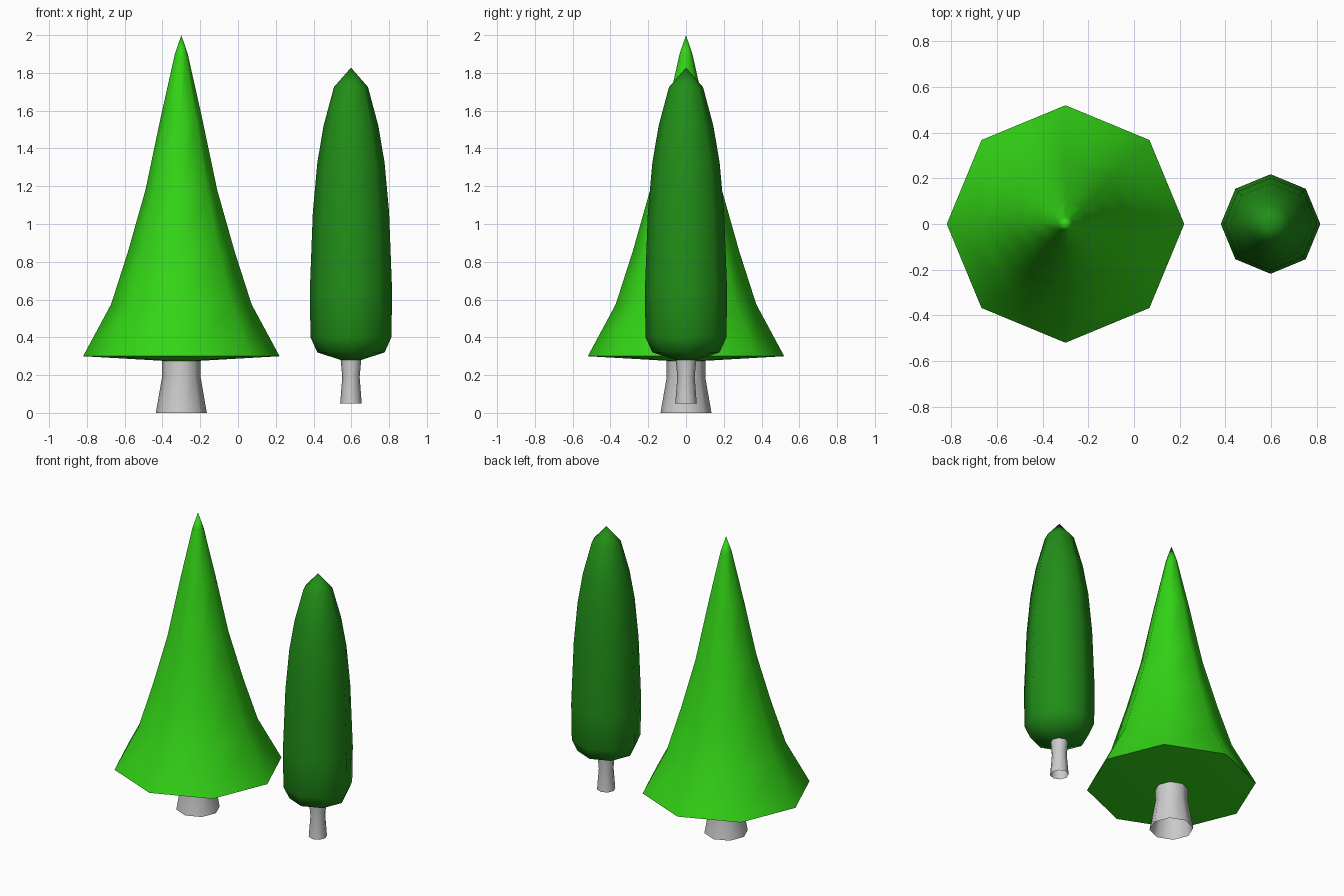
import bpy, bmesh
from math import cos, sin, pi, radians

if "Cube" in bpy.data.objects:
    bpy.data.objects.remove(bpy.data.objects["Cube"])

SIDES = 8


def material(name, color):
    m = bpy.data.materials.new(name)
    m.diffuse_color = color
    m.use_nodes = True
    m.node_tree.nodes["Principled BSDF"].inputs["Base Color"].default_value = m.diffuse_color
    return m


def lathe(name, x, profile, mat=None):
    """Turn a (radius, z) profile, listed bottom to top, into an eight-sided part at x."""
    bm = bmesh.new()
    rings = []
    for r, z in profile:
        if r == 0:
            rings.append([bm.verts.new((0, 0, z))] * SIDES)
        else:
            rings.append([bm.verts.new((r * cos(2 * pi * i / SIDES),
                                        r * sin(2 * pi * i / SIDES), z))
                          for i in range(SIDES)])
    for a, b in zip(rings, rings[1:]):
        for i in range(SIDES):
            j = (i + 1) % SIDES
            bm.faces.new(list(dict.fromkeys((a[i], a[j], b[j], b[i]))))
    mesh = bpy.data.meshes.new(name)
    bm.to_mesh(mesh)
    bm.free()
    obj = bpy.data.objects.new(name, mesh)
    obj.location.x = x
    bpy.context.collection.objects.link(obj)
    if mat:
        mesh.materials.append(mat)
    bpy.ops.object.select_all(action='DESELECT')
    obj.select_set(True)
    bpy.context.view_layer.objects.active = obj
    bpy.ops.object.shade_smooth_by_angle(angle=radians(60))
    return obj


light_green = material("light_green", (0.033, 0.66, 0.008, 1))
dark_green = material("dark_green", (0.015, 0.27, 0.009, 1))

# Wide conical tree: flared crown and open-bottomed trunk
lathe("cone_tree_crown", -0.3,
      [(0, 0.27), (0.52, 0.30), (0.372, 0.575), (0.282, 0.855), (0.19, 1.18),
       (0.108, 1.57), (0.034, 1.90), (0, 2.0)], light_green)
lathe("cone_tree_trunk", -0.3, [(0.135, 0), (0.102, 0.19), (0.102, 0.30)])

# Slim columnar tree: rounded crown and raised, waisted trunk
lathe("slim_tree_crown", 0.598,
      [(0, 0.275), (0.05, 0.279), (0.178, 0.32), (0.214, 0.40), (0.218, 0.64),
       (0.202, 1.06), (0.178, 1.325), (0.145, 1.52), (0.09, 1.725), (0, 1.828)],
      dark_green)
lathe("slim_tree_trunk", 0.598, [(0.057, 0.05), (0.046, 0.19), (0.056, 0.30)])
